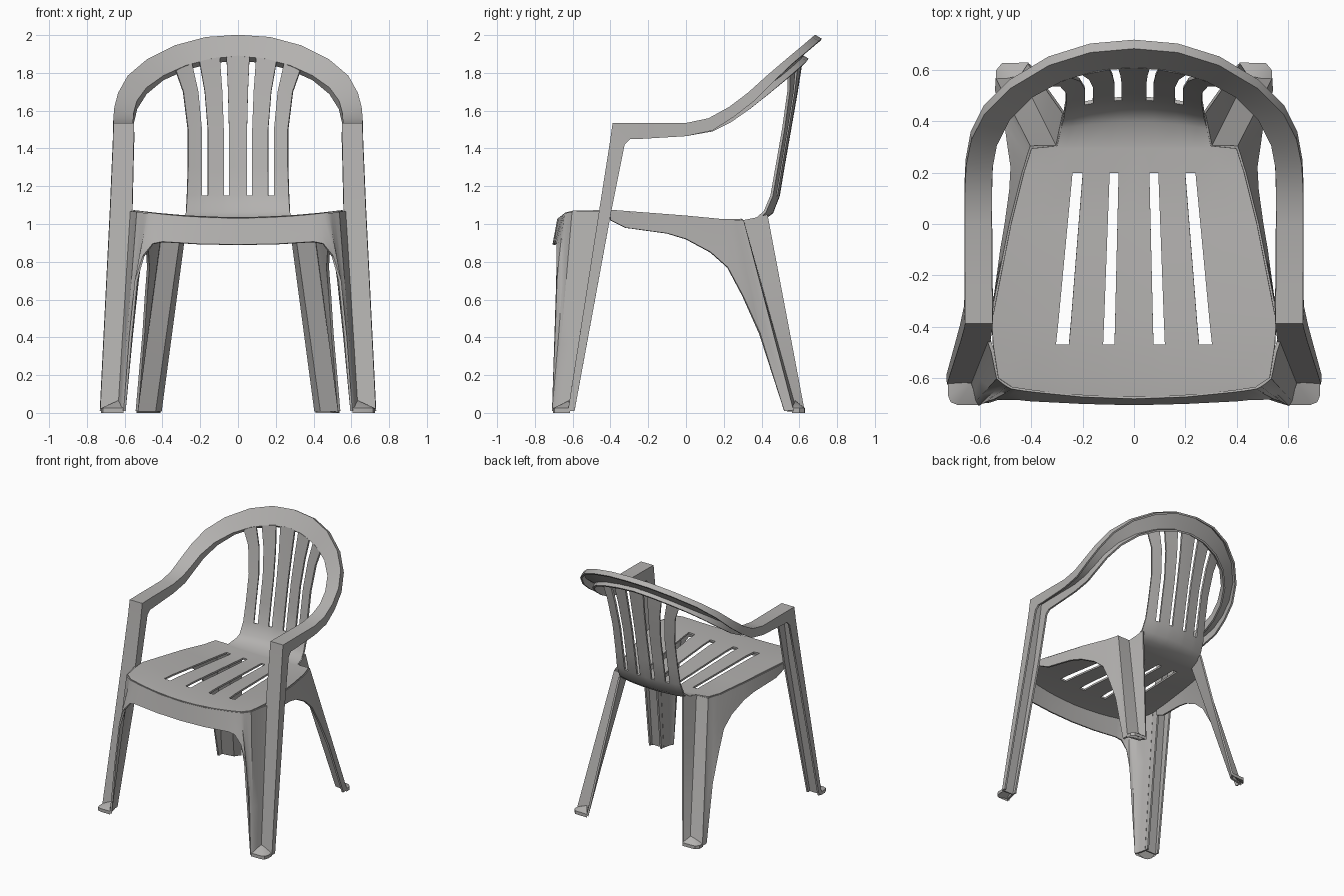
import bpy
import bmesh
from mathutils import Vector

if "Cube" in bpy.data.objects:
    bpy.data.objects.remove(bpy.data.objects["Cube"])

plastic = bpy.data.materials.new("grey_plastic")
plastic.use_nodes = True
GREY = (0.45, 0.44, 0.43, 1)
plastic.diffuse_color = GREY
plastic.node_tree.nodes["Principled BSDF"].inputs["Base Color"].default_value = GREY


def finish(name, bm, mirror=True, thickness=0.014):
    """Turn a bmesh into a moulded shell: mirror, thicken, shade."""
    bmesh.ops.recalc_face_normals(bm, faces=bm.faces)
    mesh = bpy.data.meshes.new(name)
    bm.to_mesh(mesh)
    bm.free()
    mesh.materials.append(plastic)
    obj = bpy.data.objects.new(name, mesh)
    bpy.context.collection.objects.link(obj)
    bpy.ops.object.select_all(action="DESELECT")
    obj.select_set(True)
    bpy.context.view_layer.objects.active = obj
    if mirror:
        obj.modifiers.new("mirror", "MIRROR")
        bpy.ops.object.modifier_apply(modifier="mirror")
    if thickness:
        shell = obj.modifiers.new("shell", "SOLIDIFY")
        shell.thickness = thickness
        shell.offset = 0
        bpy.ops.object.modifier_apply(modifier="shell")
    bpy.ops.object.shade_smooth_by_angle(angle=0.6)
    return obj


def sheet(name, rows, skip=lambda i, j: False, mirror=True):
    """Grid of quads through rows of points, leaving out skipped cells."""
    bm = bmesh.new()
    grid = [[bm.verts.new(p) for p in row] for row in rows]
    for i in range(len(grid) - 1):
        for j in range(len(grid[0]) - 1):
            if not skip(i, j):
                bm.faces.new((grid[i][j], grid[i][j + 1], grid[i + 1][j + 1], grid[i + 1][j]))
    return finish(name, bm, mirror)


def hanging_panel(name, stations):
    """Ruled panel between an upper and a lower edge."""
    rows = []
    for top, bottom in stations:
        top, bottom = Vector(top), Vector(bottom)
        rows.append([top.lerp(bottom, t / 3) for t in range(4)])
    return sheet(name, rows)


def foot(name, apex, outline):
    """Small ramp that fills the corner at the bottom of a leg."""
    bm = bmesh.new()
    tip = bm.verts.new(apex)
    upper = [bm.verts.new((x, y, 0.025)) for x, y in outline]
    lower = [bm.verts.new((x, y, 0)) for x, y in outline]
    for i in range(len(outline) - 1):
        bm.faces.new((tip, upper[i], upper[i + 1]))
        bm.faces.new((upper[i], lower[i], lower[i + 1], upper[i + 1]))
    bm.faces.new((tip, *upper[::-1][:1], *lower[::-1], *upper[:1]))
    return finish(name, bm, True, 0)


# Seat and slatted back: y, z, half width, slot spread, y bow, z bow
PROFILE = [
    (-.675, 1.025, .475, 1.27, .17, .13),
    (-.6, 1.03, .53, 1.27, 0, .12),
    (-.47, 1.03, .55, 1.27, 0, .12),
    (-.38, 1.03, .555, 1.23, 0, .12),
    (0, 1.01, .48, 1.08, 0, .12),
    (.2, 1, .43, 1, 0, .1),
    (.295, 1.005, .4, .95, 0, .1),
    (.305, 1.005, .3, .95, 0, .1),
    (.4, 1.02, .285, .87, -.3, .1),
    (.455, 1.06, .275, .82, -.5, .05),
    (.49, 1.15, .27, .8, -.5, 0),
    (.515, 1.3, .265, .8, -.5, 0),
    (.55, 1.5, .265, .8, -.5, 0),
    (.585, 1.7, .29, .88, -.5, 0),
    (.615, 1.89, .33, 1.02, -.65, -.7),
]
SLOT_EDGES = (.06, .095, .2, .24)
SEAT_SLOTS = range(2, 5)
BACK_SLOTS = range(10, 14)
rows = []
for y, z, w, spread, bow_y, bow_z in PROFILE:
    half = [e * spread for e in SLOT_EDGES]
    half += [(half[-1] + w) / 2, w]
    xs = [-x for x in reversed(half)] + [0] + half
    rows.append([(x, y + bow_y * x * x, z + bow_z * x * x) for x in xs])
sheet("seat_and_back", rows,
      lambda i, j: (i in SEAT_SLOTS or i in BACK_SLOTS) and j in (2, 4, 7, 9),
      mirror=False)

# Front legs, armrests and top hoop: one channel section swept along its path
# outer edge, inner edge, flange offset
HOOP = [
    ((.725, -.62, .01), (.63, -.62, .01), (0, .03, 0)),
    ((.672, -.455, 1.07), (.565, -.455, 1.07), (0, .06, 0)),
    ((.657, -.4, 1.42), (.557, -.4, 1.42), (0, .075, 0)),
    ((.655, -.385, 1.53), (.555, -.385, 1.53), (0, .09, -.08)),
    ((.655, -.25, 1.53), (.558, -.25, 1.53), (0, 0, -.08)),
    ((.655, 0, 1.53), (.56, 0, 1.53), (0, 0, -.065)),
    ((.655, .12, 1.555), (.56, .12, 1.55), (0, .02, -.06)),
    ((.65, .23, 1.615), (.557, .22, 1.59), (0, .02, -.05)),
    ((.63, .33, 1.69), (.54, .31, 1.65), (0, .03, -.04)),
    ((.58, .43, 1.78), (.49, .41, 1.72), (0, .03, -.03)),
    ((.48, .53, 1.865), (.4, .5, 1.785), (0, .03, -.02)),
    ((.33, .62, 1.94), (.28, .565, 1.84), (0, .03, -.02)),
    ((.17, .67, 1.983), (.14, .605, 1.877), (0, .03, -.02)),
    ((0, .685, 1.995), (0, .615, 1.89), (0, .03, -.02)),
]
rows = []
for outer, inner, flange in HOOP:
    outer, inner, flange = Vector(outer), Vector(inner), Vector(flange)
    rows.append([outer + flange, outer, inner, inner + flange])
sheet("arm_hoop_and_posts", rows)

# Front apron running round the corner into the front leg wall
hanging_panel("front_apron_and_leg", [
    ((0, -.675, 1.025), (0, -.7, .89)),
    ((.2, -.668, 1.03), (.2, -.695, .893)),
    ((.38, -.65, 1.044), (.4, -.685, .905)),
    ((.43, -.644, 1.05), (.45, -.68, .895)),
    ((.455, -.64, 1.052), (.5, -.68, .83)),
    ((.475, -.637, 1.055), (.54, -.685, .7)),
    ((.49, -.63, 1.057), (.57, -.695, .4)),
    ((.505, -.62, 1.06), (.6, -.705, .01)),
    ((.53, -.6, 1.064), (.612, -.69, .01)),
    ((.55, -.5, 1.066), (.62, -.66, .01)),
    ((.565, -.455, 1.066), (.63, -.62, .01)),
])

# Side apron flaring into the folded rear leg
hanging_panel("side_apron_and_rear_leg", [
    ((.555, -.4, 1.067), (.557, -.4, 1.02)),
    ((.54, -.3, 1.06), (.545, -.32, .98)),
    ((.5, -.1, 1.045), (.515, -.1, .95)),
    ((.48, 0, 1.037), (.498, 0, .92)),
    ((.455, .1, 1.028), (.48, .13, .85)),
    ((.43, .2, 1.018), (.475, .22, .77)),
    ((.419, .235, 1.02), (.487, .3, .62)),
    ((.412, .26, 1.02), (.5, .39, .42)),
    ((.404, .285, 1.02), (.535, .52, .01)),
    ((.4, .3, 1.02), (.535, .565, .01)),
    ((.3, .302, 1.014), (.44, .58, .01)),
    ((.272, .43, 1.05), (.41, .625, .01)),
])

# Feet
foot("front_foot", (.635, -.62, .065),
     [(.605, -.705), (.69, -.705), (.715, -.695), (.725, -.67), (.725, -.615)])
foot("rear_foot", (.445, .578, .065),
     [(.538, .56), (.538, .6), (.515, .627), (.41, .63)])
